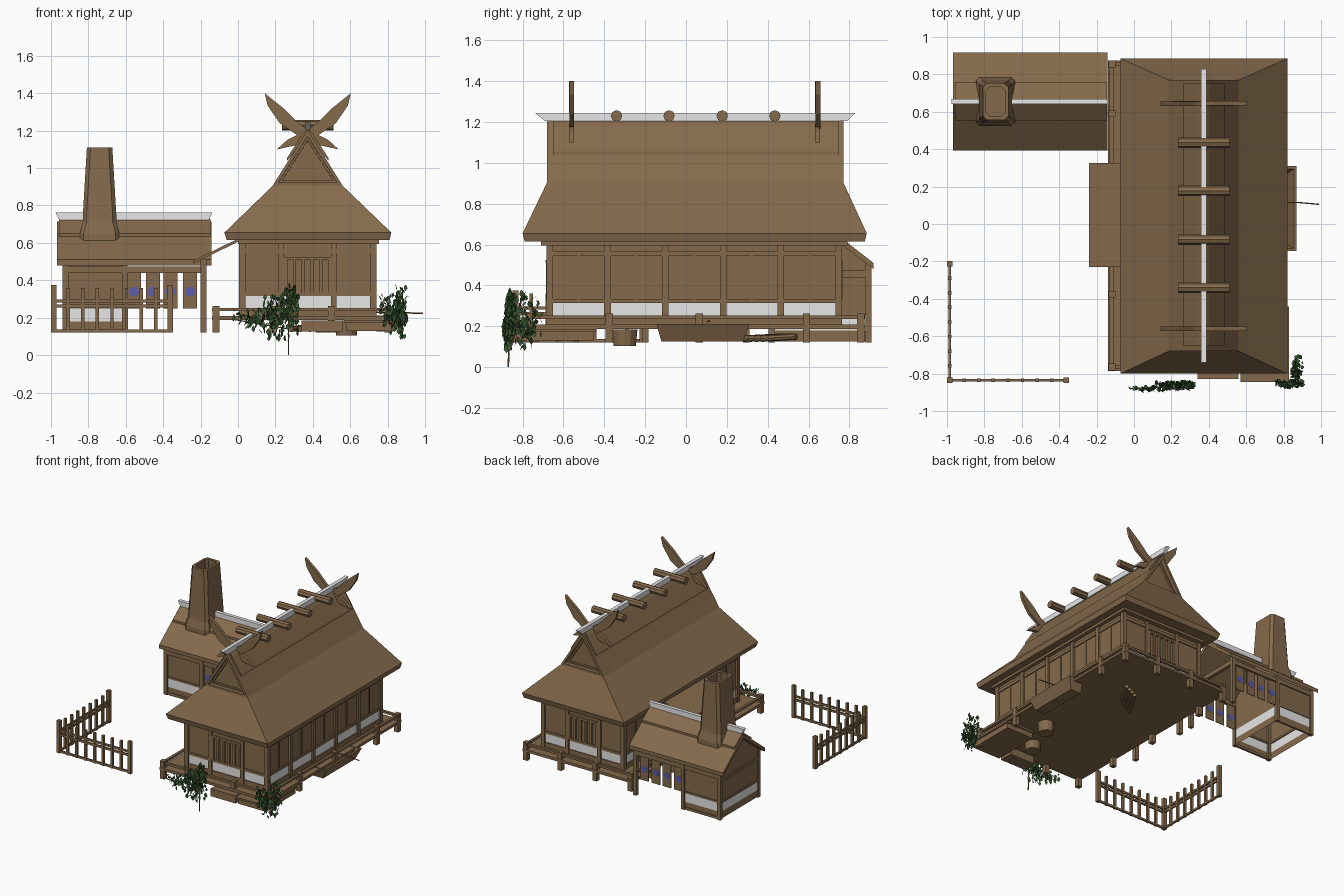
import bpy, bmesh, math, random
from mathutils import Vector, Matrix

if "Cube" in bpy.data.objects:
    bpy.data.objects.remove(bpy.data.objects["Cube"])

random.seed(4)

def material(name, r, g, b):
    m = bpy.data.materials.new(name)
    m.diffuse_color = (r, g, b, 1)
    m.use_nodes = True
    m.node_tree.nodes["Principled BSDF"].inputs["Base Color"].default_value = m.diffuse_color
    return m

BROWN = material("brown wood", 0.235, 0.145, 0.072)
WHITE = material("white plaster", 0.8, 0.8, 0.8)
BLUE = material("blue dye", 0.11, 0.11, 0.40)
GREEN = material("leaf green", 0.04, 0.10, 0.03)

def finish(name, bm, mats=(BROWN,)):
    bmesh.ops.recalc_face_normals(bm, faces=bm.faces)
    me = bpy.data.meshes.new(name)
    bm.to_mesh(me)
    bm.free()
    for m in mats:
        me.materials.append(m)
    ob = bpy.data.objects.new(name, me)
    bpy.context.collection.objects.link(ob)
    return ob

def add_box(bm, x0, x1, y0, y1, z0, z1):
    M = Matrix.Translation(((x0+x1)/2, (y0+y1)/2, (z0+z1)/2)) @ Matrix.Diagonal((x1-x0, y1-y0, z1-z0, 1))
    bmesh.ops.create_cube(bm, size=1, matrix=M)

def boxes(name, items, mat=BROWN):
    bm = bmesh.new()
    for b in items:
        add_box(bm, *b)
    return finish(name, bm, (mat,))

def add_prism(bm, pts, axis, a, b):
    # pts are (horizontal, z); extruded along x or y from a to b
    put = (lambda p, t: (t, p[0], p[1])) if axis == 'x' else (lambda p, t: (p[0], t, p[1]))
    ra, rb = [[bm.verts.new(put(p, t)) for p in pts] for t in (a, b)]
    n = len(pts)
    bm.faces.new(ra)
    bm.faces.new(rb[::-1])
    for i in range(n):
        bm.faces.new((ra[i], rb[i], rb[(i+1) % n], ra[(i+1) % n]))

def prism(name, pts, axis, a, b, mat=BROWN):
    bm = bmesh.new()
    add_prism(bm, pts, axis, a, b)
    return finish(name, bm, (mat,))

def add_rod(bm, p, q, r, sides=8, r2=None):
    p, q = Vector(p), Vector(q)
    M = Matrix.Translation((p+q)/2) @ (q-p).to_track_quat('Z', 'Y').to_matrix().to_4x4()
    bmesh.ops.create_cone(bm, cap_ends=True, segments=sides, radius1=r,
                          radius2=r if r2 is None else r2, depth=(q-p).length, matrix=M)

def rods(name, items, mat=BROWN):
    bm = bmesh.new()
    for it in items:
        add_rod(bm, *it)
    return finish(name, bm, (mat,))

def striped_wall(name, pts, axis, a, b, z0, z1):
    # open-bottomed wall block with a white band chosen by height
    bm = bmesh.new()
    add_prism(bm, pts, axis, a, b)
    for z in (z0, z1):
        bmesh.ops.bisect_plane(bm, geom=bm.verts[:]+bm.edges[:]+bm.faces[:], plane_co=(0, 0, z), plane_no=(0, 0, 1))
    zb = min(v.co.z for v in bm.verts)
    bmesh.ops.delete(bm, geom=[f for f in bm.faces if all(v.co.z < zb+1e-5 for v in f.verts)], context='FACES')
    for f in bm.faces:
        f.material_index = int(z0 < f.calc_center_median().z < z1)
    return finish(name, bm, (BROWN, WHITE))

def rect(a, b, c, d):
    return [(a, c), (b, c), (b, d), (a, d)]

CX = 0.373

# ---- main house walls, timber frame and lattice windows
striped_wall("house_walls", rect(0.02, 0.725, 0.2, 0.6), 'y', -0.67, 0.75, 0.245, 0.315)
frame = [(0.0, 0.755, -0.71, 0.79, 0.595, 0.618)]
for z0, z1 in ((0.2, 0.245), (0.315, 0.335), (0.545, 0.57)):
    frame += [(0.012, 0.733, -0.678, 0.758, z0, z0+0.003), (0.012, 0.733, -0.678, -0.66, z0, z1),
              (0.012, 0.733, 0.74, 0.758, z0, z1), (0.012, 0.03, -0.678, 0.758, z0, z1),
              (0.715, 0.733, -0.678, 0.758, z0, z1)]
for i in range(6):
    y = -0.667 + i*0.2828
    for x in (0.022, 0.723):
        frame.append((x-0.017, x+0.017, y-0.016, y+0.016, 0.2, 0.6))
        if i < 5:
            frame.append((x-0.008, x+0.008, y+0.135, y+0.147, 0.315, 0.55))
for x in (0.022, 0.232, 0.512, 0.723):
    for y in (-0.668, 0.748):
        frame.append((x-0.015, x+0.015, y-0.016, y+0.016, 0.2, 0.6))
boxes("house_frame", frame)
lattice = []
for y in (-0.673, 0.753):
    for i in range(6):
        x = 0.255 + i*0.047
        lattice.append((x-0.009, x+0.009, y-0.013, y+0.013, 0.335, 0.515))
    lattice.append((0.24, 0.505, y-0.014, y+0.014, 0.51, 0.525))
boxes("window_lattice", lattice)

# ---- hip-and-gable thatched roof with recessed gables
bm = bmesh.new()
rings = []
for x0, x1, y0, y1, z in ((-0.06, 0.81, -0.79, 0.875, 0.615), (-0.073, 0.82, -0.80, 0.885, 0.655),
                          (0.185, 0.56, -0.68, 0.77, 0.905)):
    rings.append([bm.verts.new(c) for c in ((x0, y0, z), (x1, y0, z), (x1, y1, z), (x0, y1, z))])
bm.faces.new(rings[0])
for lo, hi in zip(rings, rings[1:]):
    for i in range(4):
        bm.faces.new((lo[i], lo[(i+1) % 4], hi[(i+1) % 4], hi[i]))
t = rings[2]
r0, r1 = bm.verts.new((CX, -0.68, 1.205)), bm.verts.new((CX, 0.77, 1.205))
gables = [bm.faces.new((t[0], t[1], r0)), bm.faces.new((t[2], t[3], r1))]
bm.faces.new((t[1], t[2], r1, r0))
bm.faces.new((t[3], t[0], r0, r1))
bmesh.ops.recalc_face_normals(bm, faces=bm.faces)
for th, dp in ((0.035, 0), (0.001, -0.03), (0.022, 0), (0.001, -0.015)):
    bmesh.ops.inset_individual(bm, faces=gables, thickness=th, depth=dp)
finish("house_roof", bm)

# ---- ridge cover, white ridge pole, cross logs
prism("ridge_cover", [(CX-0.11, 1.04), (CX-0.11, 1.055), (CX-0.03, 1.18), (CX, 1.215), (CX+0.03, 1.18),
                      (CX+0.11, 1.055), (CX+0.11, 1.04), (CX, 1.17)], 'y', -0.65, 0.75)
prism("ridge_pole", [(-0.69, 1.205), (0.79, 1.205), (0.83, 1.245), (-0.74, 1.245)], 'x', CX-0.015, CX+0.015, WHITE)
rods("ridge_logs", [((0.235, y, 1.23), (0.51, y, 1.23), 0.028) for y in (-0.34, -0.083, 0.177, 0.435)])

# ---- crossed horns at both ridge ends
horn = [(-0.23, 1.40), (-0.215, 1.335), (-0.15, 1.24), (-0.04, 1.165), (0.05, 1.125), (0.165, 1.10),
        (0.11, 1.15), (0.03, 1.19), (-0.05, 1.24), (-0.13, 1.32)]
bm = bmesh.new()
for y in (-0.56, 0.645):
    for s, dy in ((1, 0), (-1, 0.002)):
        add_prism(bm, [(CX+s*x, z) for x, z in horn], 'y', y-0.013+dy, y+0.011+dy)
finish("ridge_horns", bm)

# ---- veranda floor, posts and low rail
X0, X1, Y0, Y1 = -0.14, 0.82, -0.785, 0.875
ver = [(X0, X1, Y0, Y1, 0.188, 0.208)]
for z0, z1 in ((0.235, 0.252),):
    ver += [(X0, X1, Y0+0.01, Y0+0.03, z0, z1), (X0, X1, Y1-0.03, Y1-0.01, z0, z1),
            (X0+0.01, X0+0.03, Y0, Y1, z0, z1), (X1-0.03, X1-0.01, Y0, Y1, z0, z1)]
for x in (-0.118, 0.8):
    for y in (-0.765, -0.375, 0.065, 0.59, 0.855):
        ver.append((x-0.018, x+0.018, y-0.018, y+0.018, 0.12, 0.262))
for x in (0.19, 0.5):
    for y in (-0.765, 0.855):
        ver.append((x-0.018, x+0.018, y-0.018, y+0.018, 0.12, 0.262))
boxes("veranda", ver)

# ---- side awning and its posts
prism("awning", [(-0.24, 0.49), (0.02, 0.615), (0.02, 0.632), (-0.24, 0.505)], 'y', -0.23, 0.325)
boxes("awning_posts", [(-0.2, -0.168, y-0.016, y+0.016, 0.12, 0.515) for y in (-0.2, 0.295)]
      + [(-0.2, -0.175, -0.22, 0.315, 0.485, 0.505)])

# ---- kitchen block, frame and open bay
RY = 0.655
striped_wall("kitchen_walls", [(0.42, 0.125), (0.895, 0.125), (0.895, 0.5), (RY, 0.685), (0.42, 0.5)],
             'x', -0.93, -0.6, 0.18, 0.25)
kf = []
for y in (0.42, 0.893):
    for x in (-0.922, -0.605, -0.185):
        kf.append((x-0.015, x+0.015, y-0.015, y+0.015, 0.12, 0.51))
    kf.append((-0.93, -0.17, y-0.012, y+0.012, 0.44, 0.475))
    kf += [(-0.93, -0.6, y-0.008, y+0.008, 0.12, 0.14), (-0.93, -0.6, y-0.008, y+0.008, 0.25, 0.265)]
kf += [(-0.938, -0.922, 0.42, 0.893, 0.25, 0.265), (-0.938, -0.922, 0.42, 0.893, 0.42, 0.44),
       (-0.197, -0.173, 0.42, 0.893, 0.44, 0.475)]
boxes("kitchen_frame", kf)

# ---- kitchen roof, ridge cover and pole
def v_slab(h, z_top, z_eave, th):
    return [(RY-h, z_eave), (RY, z_top), (RY+h, z_eave), (RY+h, z_eave-th), (RY, z_top-th), (RY-h, z_eave-th)]
prism("kitchen_roof", v_slab(0.263, 0.715, 0.51, 0.03), 'x', -0.967, -0.143)
prism("kitchen_ridge_cover", v_slab(0.105, 0.728, 0.65, 0.02), 'x', -0.958, -0.148)
prism("kitchen_ridge_pole", [(-0.955, 0.722), (-0.155, 0.722), (-0.138, 0.762), (-0.975, 0.762)],
      'y', RY-0.014, RY+0.014, WHITE)

# ---- hollow chimney lofted from chamfered rectangles
bm = bmesh.new()
prev = None
for hx, hy, z in ((0.105, 0.13, 0.61), (0.105, 0.13, 0.65), (0.09, 0.115, 0.71), (0.09, 0.112, 0.74),
                  (0.068, 0.098, 1.11), (0.05, 0.078, 1.11), (0.06, 0.09, 0.80)):
    c = 0.02
    ring = [bm.verts.new((-0.74+x, RY+y, z)) for x, y in (
        (-hx+c, -hy), (hx-c, -hy), (hx, -hy+c), (hx, hy-c), (hx-c, hy), (-hx+c, hy), (-hx, hy-c), (-hx, -hy+c))]
    if prev:
        for i in range(8):
            bm.faces.new((prev[i], prev[(i+1) % 8], ring[(i+1) % 8], ring[i]))
    prev = ring
bm.faces.new(prev)
finish("chimney", bm)

# ---- hanging curtains with blue dots
cx = (-0.556, -0.455, -0.36, -0.256)
boxes("curtains", [(x-0.037, x+0.037, y-0.003, y+0.003, 0.25, 0.445) for x in cx for y in (0.425, 0.888)])
rods("curtain_dots", [((x, y-0.0045, 0.34), (x, y+0.0045, 0.34), 0.027, 12) for x in cx for y in (0.425, 0.888)], BLUE)

# ---- corner fence
fence = []
FX, FY = -0.985, -0.835
for i in range(9):
    d = i*0.0778
    w, top = (0.014, 0.375) if i in (0, 8) else (0.009, 0.36)
    fence.append((FX+d-w, FX+d+w, FY-w, FY+w, 0.12, top))
    fence.append((FX-w, FX+w, FY+d-w, FY+d+w, 0.12, top))
for z in (0.13, 0.262, 0.29):
    fence += [(FX, FX+0.622, FY-0.006, FY+0.006, z-0.008, z+0.008),
              (FX-0.006, FX+0.006, FY, FY+0.622, z-0.008, z+0.008)]
boxes("fence", fence)

# ---- trough on the right side (open top, flared) with a thin ladle stick
bm = bmesh.new()
prev = None
for x0, x1, y0, y1, z in ((0.74, 0.83, -0.12, 0.28, 0.125), (0.74, 0.87, -0.145, 0.31, 0.212),
                          (0.755, 0.855, -0.13, 0.295, 0.212), (0.755, 0.82, -0.11, 0.27, 0.15)):
    ring = [bm.verts.new(p) for p in ((x0, y0, z), (x1, y0, z), (x1, y1, z), (x0, y1, z))]
    if prev:
        for i in range(4):
            bm.faces.new((prev[i], prev[(i+1) % 4], ring[(i+1) % 4], ring[i]))
    else:
        bm.faces.new(ring)
    prev = ring
bm.faces.new(prev)
finish("trough", bm)
rods("ladle", [((0.74, 0.115, 0.228), (0.88, 0.115, 0.226), 0.004, 6), ((0.88, 0.115, 0.226), (0.99, 0.105, 0.224), 0.004, 6)])

# ---- crate, step, buckets and firewood by and under the floor
boxes("crate", [(0.58, 0.82, -0.83, -0.45, 0.13, 0.185), (0.57, 0.83, -0.845, -0.44, 0.172, 0.187)])
boxes("front_step", [(0.34, 0.56, -0.83, -0.72, 0.125, 0.185)])
rods("buckets", [((0.58, -0.30, 0.105), (0.58, -0.30, 0.185), 0.055, 12, 0.062),
                 ((0.47, -0.58, 0.12), (0.47, -0.58, 0.185), 0.055, 12, 0.062)])
rods("firewood", [((0.28+0.05*i, 0.28+0.03*i, 0.14), (0.40+0.04*i, 0.48+0.02*i, 0.15), 0.016) for i in range(4)])

# ---- climbing plants: leaf cards scattered in clusters, with stems
def leaves(name, clusters, size):
    bm = bmesh.new()
    for c, r, n in clusters:
        for _ in range(n):
            p = Vector([c[k] + r[k]*max(-1, min(1, random.gauss(0, 0.5))) for k in range(3)])
            M = Matrix.Rotation(random.uniform(0, 6.28), 3, 'Z') @ Matrix.Rotation(random.uniform(0.7, 1.9), 3, 'X')
            s = size*random.uniform(0.7, 1.2)
            bm.faces.new([bm.verts.new(p + M @ Vector((x*s, y*s, z*s))) for x, y, z in
                          ((0, -1, 0), (0.6, -0.2, 0.1), (0.35, 0.6, 0), (0, 1, -0.1), (-0.35, 0.6, 0), (-0.6, -0.2, 0.1))])
    return finish(name, bm, (GREEN,))

leaves("front_vine_leaves", [((0.22, -0.865, 0.2), (0.1, 0.02, 0.11), 190), ((0.28, -0.86, 0.31), (0.04, 0.02, 0.06), 70),
                             ((0.07, -0.88, 0.19), (0.11, 0.015, 0.05), 60)], 0.018)
leaves("corner_vine_leaves", [((0.87, -0.79, 0.23), (0.03, 0.08, 0.13), 130), ((0.83, -0.855, 0.22), (0.07, 0.02, 0.1), 120)], 0.018)
rods("vine_stems", [((0.27, -0.87, 0.0), (0.27, -0.865, 0.14), 0.004, 6), ((0.27, -0.865, 0.14), (0.28, -0.86, 0.35), 0.004, 6),
                    ((0.27, -0.865, 0.14), (-0.02, -0.88, 0.19), 0.003, 6), ((0.88, -0.85, 0.12), (0.88, -0.8, 0.36), 0.004, 6)])
